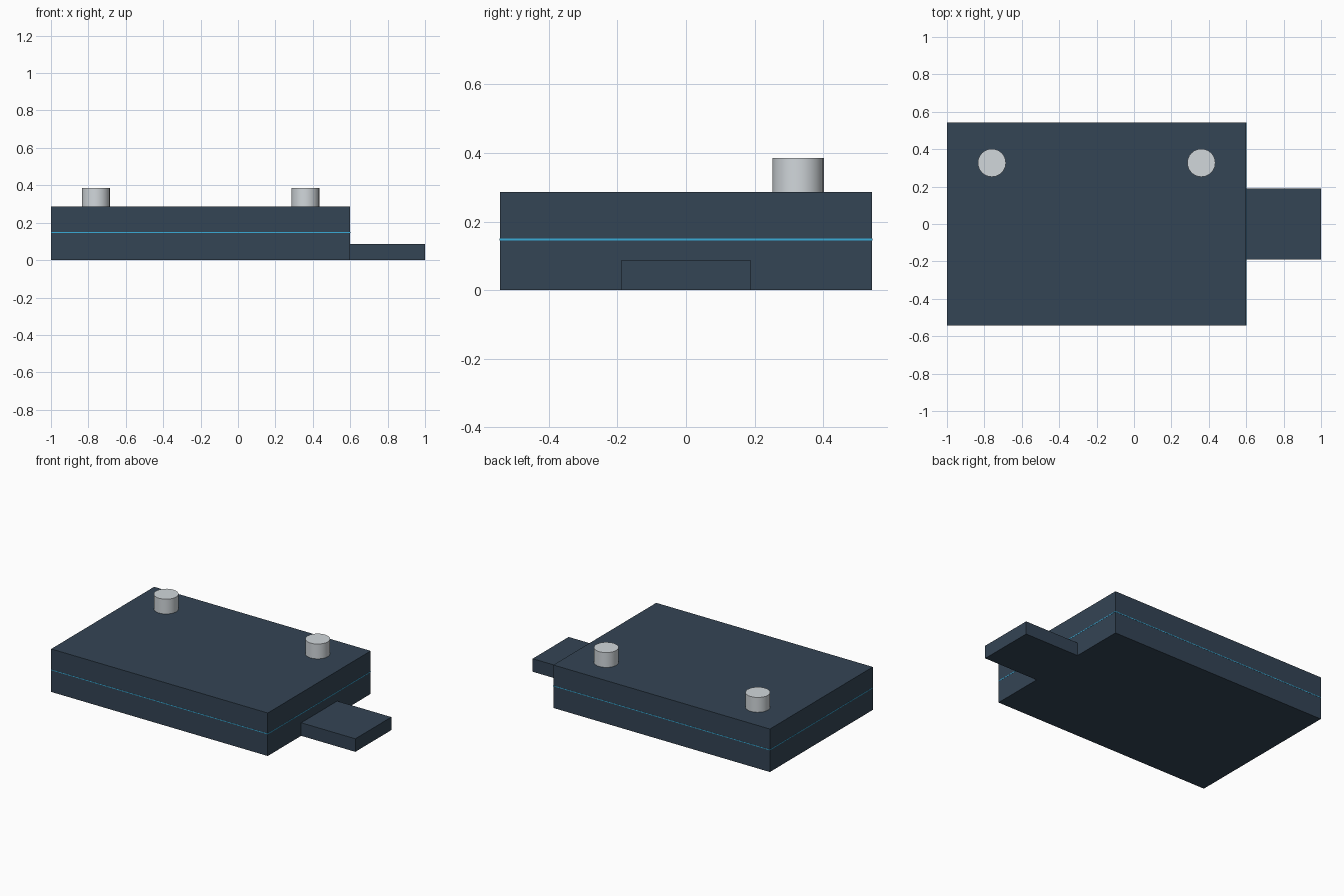
import bpy

if "Cube" in bpy.data.objects:
    bpy.data.objects.remove(bpy.data.objects["Cube"])


def material(name, color):
    mat = bpy.data.materials.new(name)
    mat.diffuse_color = (*color, 1)
    mat.use_nodes = True
    mat.node_tree.nodes["Principled BSDF"].inputs["Base Color"].default_value = mat.diffuse_color
    return mat


def box(name, x, y, z, mat):
    """Box from (min, max) ranges on each axis."""
    ranges = (x, y, z)
    bpy.ops.mesh.primitive_cube_add(size=1, location=[(a + b) / 2 for a, b in ranges])
    ob = bpy.context.object
    ob.name = name
    ob.scale = [b - a for a, b in ranges]
    bpy.ops.object.transform_apply(location=False, rotation=False, scale=True)
    ob.data.materials.append(mat)
    return ob


def peg(name, x, y, radius, z0, z1, mat):
    bpy.ops.mesh.primitive_cylinder_add(vertices=24, radius=radius, depth=z1 - z0,
                                        location=(x, y, (z0 + z1) / 2))
    ob = bpy.context.object
    ob.name = name
    ob.data.materials.append(mat)
    bpy.ops.object.shade_smooth_by_angle()


slate = material("slate", (0.034, 0.058, 0.09))
cyan = material("cyan", (0.04, 0.42, 0.70))
metal = material("metal", (0.64, 0.68, 0.71))

# Main housing with the thin seam line around its sides
box("housing", (-1.0, 0.6), (-0.543, 0.543), (0, 0.287), slate)
box("seam_line", (-1.001, 0.601), (-0.544, 0.544), (0.145, 0.150), cyan)

# Low tab on the right end
box("end_tab", (0.6, 1.0), (-0.19, 0.19), (0, 0.087), slate)

# Two metal posts near the back edge
for side, x in (("left", -0.76), ("right", 0.36)):
    peg(f"{side}_post", x, 0.327, 0.075, 0.28, 0.386, metal)
